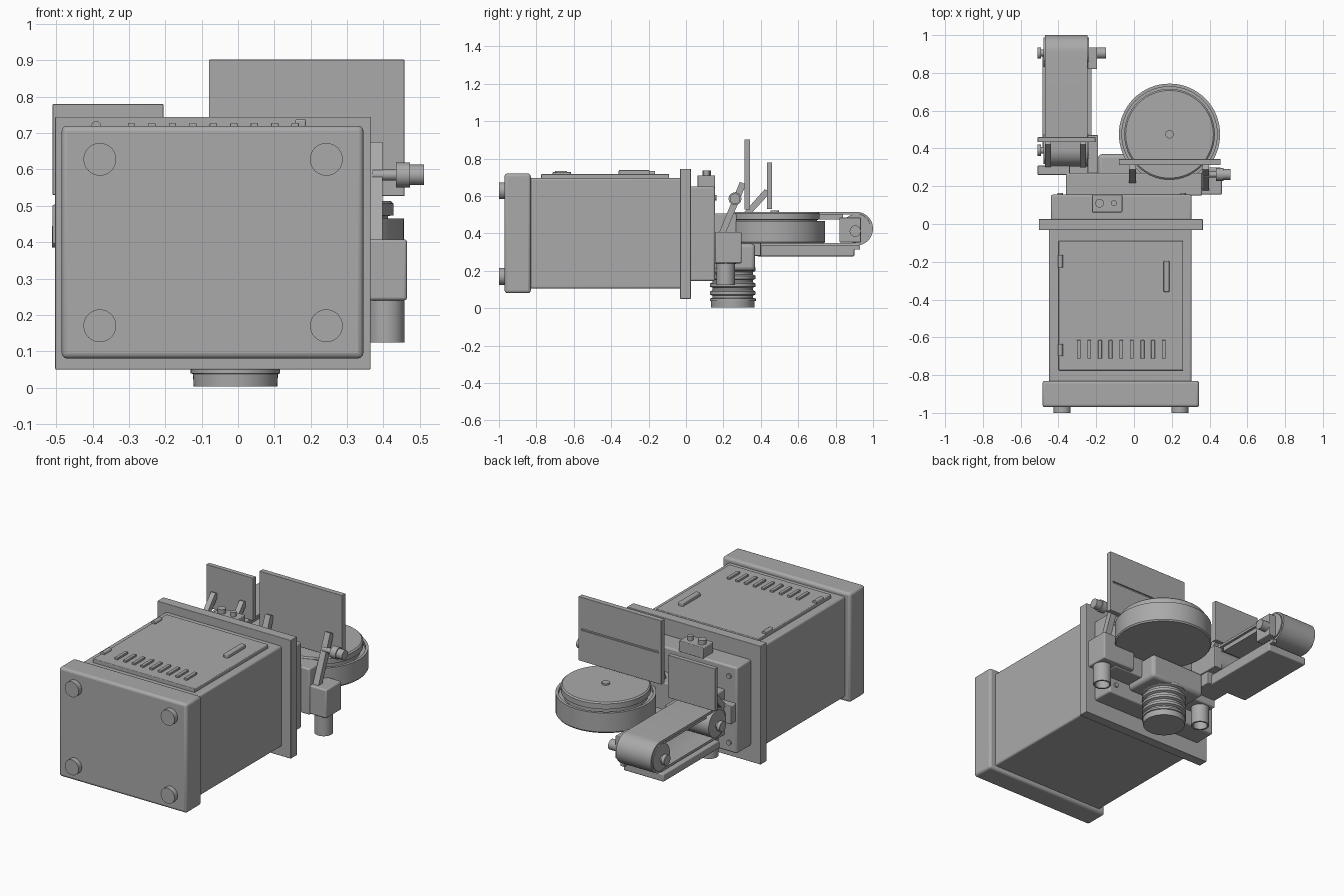
import bpy, bmesh, math
from mathutils import Vector

if "Cube" in bpy.data.objects:
    bpy.data.objects.remove(bpy.data.objects["Cube"])

grey = bpy.data.materials.new("machine_grey")
grey.diffuse_color = (0.4, 0.4, 0.4, 1)
grey.use_nodes = True
grey.node_tree.nodes["Principled BSDF"].inputs["Base Color"].default_value = grey.diffuse_color


def finish(name, bm, bevel=0.0, smooth=False):
    bmesh.ops.recalc_face_normals(bm, faces=bm.faces)
    me = bpy.data.meshes.new(name)
    bm.to_mesh(me)
    bm.free()
    me.materials.append(grey)
    ob = bpy.data.objects.new(name, me)
    bpy.context.collection.objects.link(ob)
    if bevel:
        m = ob.modifiers.new("bevel", 'BEVEL')
        m.width, m.segments = bevel, 3
    if smooth or bevel:
        bpy.ops.object.select_all(action='DESELECT')
        ob.select_set(True)
        bpy.context.view_layer.objects.active = ob
        bpy.ops.object.shade_smooth_by_angle(angle=math.radians(35))
    return ob


def box(name, x, y, z, bevel=0.0):
    bm = bmesh.new()
    bmesh.ops.create_cube(bm, size=1)
    for v in bm.verts:
        v.co = [(r[0] + r[1]) / 2 + c * (r[1] - r[0]) for c, r in zip(v.co, (x, y, z))]
    return finish(name, bm, bevel)


def lathe(name, start, axis, profile, seg=48):
    """Spin (radius, distance) points about an axis starting at a point."""
    bm = bmesh.new()
    q = Vector((0, 0, 1)).rotation_difference(Vector(axis))
    rings = []
    for r, h in profile:
        if r == 0:
            rings.append([bm.verts.new(Vector(start) + q @ Vector((0, 0, h)))])
        else:
            rings.append([bm.verts.new(Vector(start) + q @ Vector(
                (r * math.cos(2 * math.pi * i / seg), r * math.sin(2 * math.pi * i / seg), h)))
                for i in range(seg)])
    for a, b in zip(rings, rings[1:]):
        for i in range(seg):
            j = (i + 1) % seg
            vs = [a[i % len(a)], a[j % len(a)], b[j % len(b)], b[i % len(b)]]
            bm.faces.new(list(dict.fromkeys(vs)))
    return finish(name, bm, smooth=True)


def cyl(name, start, axis, r, length, seg=32):
    return lathe(name, start, axis, [(0, 0), (r, 0), (r, length), (0, length)], seg)


def prism(name, yz, x0, x1):
    """Extrude a y-z outline along x."""
    bm = bmesh.new()
    f = bm.faces.new([bm.verts.new((x0, y, z)) for y, z in yz])
    g = bmesh.ops.extrude_face_region(bm, geom=[f])
    for v in g["geom"]:
        if isinstance(v, bmesh.types.BMVert):
            v.co.x = x1
    return finish(name, bm, smooth=True)


def cut(ob, cutter):
    m = ob.modifiers.new("cut", 'BOOLEAN')
    m.operation, m.object = 'DIFFERENCE', cutter
    cutter.hide_render = True
    cutter.hide_set(True)


X, Y, Z, DOWN = (1, 0, 0), (0, 1, 0), (0, 0, 1), (0, 0, -1)

# Cabinet with base, feet and mounting plate
box("cabinet_base", (-0.485, 0.345), (-0.97, -0.83), (0.08, 0.72), 0.015)
for fx in (-0.38, 0.243):
    for fz in (0.17, 0.628):
        cyl("foot", (fx, -1.0, fz), Y, 0.045, 0.035)
box("cabinet", (-0.45, 0.305), (-0.84, -0.02), (0.105, 0.695), 0.01)
box("mounting_plate", (-0.503, 0.365), (-0.032, 0.026), (0.05, 0.745), 0.003)

# Door with hinges, handle and vents
box("door", (-0.40, 0.26), (-0.775, -0.09), (0.69, 0.717), 0.004)
for hy in (-0.70, -0.23):
    cyl("hinge", (-0.39, hy, 0.72), Y, 0.013, 0.065, 16)
box("door_handle", (0.157, 0.187), (-0.36, -0.195), (0.71, 0.738), 0.005)
for i in range(9):
    vx = -0.293 + i * 0.0563
    box("vent", (vx - 0.01, vx + 0.01), (-0.713, -0.615), (0.71, 0.728), 0.003)

# Machine block and switch box
box("machine_block", (-0.44, 0.305), (0.02, 0.155), (0.145, 0.65), 0.01)
box("switch_box", (-0.222, -0.062), (0.062, 0.155), (0.645, 0.71), 0.004)
for bx in (-0.182, -0.106):
    cyl("switch_button", (bx, 0.11, 0.705), Z, 0.023 if bx < -0.15 else 0.016, 0.03, 24)
for bx in (-0.39, 0.26):
    for bz in (0.20, 0.59):
        cyl("block_bolt", (bx, 0.15, bz), Y, 0.014, 0.014, 16)

# Drive body, motor housing and ribbed hose
box("drive_body", (-0.36, 0.36), (0.15, 0.27), (0.235, 0.505), 0.008)
box("motor_housing", (-0.19, 0.17), (0.15, 0.37), (0.20, 0.345), 0.02)
hose = [(0, 0), (0.115, 0), (0.117, 0.034), (0.123, 0.036), (0.123, 0.048)]
for i in range(4):
    h = 0.052 + i * 0.042
    hose += [(0.108, h), (0.108, h + 0.012), (0.122, h + 0.018), (0.122, h + 0.034)]
lathe("dust_hose", (-0.007, 0.25, 0.003), Z, hose + [(0.108, 0.225), (0, 0.225)])

# Side bracket and dust outlets
box("disc_bracket", (0.245, 0.465), (0.155, 0.298), (0.24, 0.408), 0.008)
for px in (0.408, -0.30):
    lathe("dust_outlet", (px, 0.212, 0.26), DOWN,
          [(0, 0), (0.05, 0), (0.05, 0.136), (0.04, 0.136), (0.04, 0.05), (0, 0.05)], 32)

# Disc with guard ring and hub
lathe("disc_guard", (0.188, 0.475, 0.345), Z,
      [(0, 0), (0.262, 0), (0.268, 0.008), (0.268, 0.12), (0.252, 0.12), (0.252, 0.10), (0, 0.10)], 64)
lathe("sanding_disc", (0.188, 0.475, 0.43), Z,
      [(0, 0), (0.225, 0), (0.225, 0.042), (0.24, 0.044), (0.24, 0.076), (0.232, 0.083), (0, 0.083)], 64)
cyl("disc_hub", (0.188, 0.475, 0.50), Z, 0.022, 0.022, 24)

# Disc table with slot, struts and locking knob
table = box("disc_table", (-0.08, 0.458), (0.312, 0.343), (0.527, 0.902), 0.002)
cut(table, box("slot_cutter", (-0.06, 0.44), (0.336, 0.36), (0.708, 0.718)))
for sx in (-0.008, 0.38):
    prism("disc_table_strut", [(0.175, 0.40), (0.205, 0.385), (0.312, 0.64), (0.312, 0.665), (0.288, 0.675)],
          sx - 0.018, sx + 0.018)
cyl("knob_shaft", (0.37, 0.262, 0.585), X, 0.015, 0.08, 16)
lathe("table_knob", (0.435, 0.262, 0.585), X,
      [(0, 0), (0.034, 0), (0.034, 0.038), (0.028, 0.038), (0.028, 0.076), (0, 0.076)], 32)

# Sanding belt loop around two rollers
Y0, Y1, ZB, R = 0.395, 0.91, 0.425, 0.09


def loop(r):
    pts = [(Y1 + r * math.sin(math.pi * i / 24), ZB + r * math.cos(math.pi * i / 24)) for i in range(25)]
    return pts + [(Y0 - r * math.sin(math.pi * i / 24), ZB - r * math.cos(math.pi * i / 24)) for i in range(25)]


belt = prism("sanding_belt", loop(R), -0.472, -0.245)
cut(belt, prism("belt_cutter", loop(R - 0.014), -0.6, -0.1))
for ry in (Y0, Y1):
    cyl("belt_roller", (-0.478, ry, ZB), X, R - 0.012, 0.24, 40)
    lathe("roller_axle", (-0.512, ry - 0.005, 0.415), X,
          [(0, 0), (0.03, 0), (0.03, 0.02), (0.018, 0.02), (0.018, 0.30), (0, 0.30)], 24)
box("belt_platen", (-0.455, -0.26), (0.46, 0.84), (0.475, 0.505))

# Belt frame: brackets, tension knob and lower tray
box("roller_bracket_rear", (-0.245, -0.195), (0.82, 0.935), (0.352, 0.485), 0.004)
cyl("tension_knob", (-0.20, 0.905, 0.412), X, 0.03, 0.052, 24)
box("roller_bracket_front", (-0.245, -0.19), (0.25, 0.47), (0.352, 0.485), 0.004)
box("belt_arm", (-0.51, -0.34), (0.26, 0.31), (0.395, 0.503), 0.004)
box("belt_tray", (-0.485, -0.225), (0.38, 0.90), (0.277, 0.322), 0.006)
box("tray_rail", (-0.25, -0.225), (0.38, 0.93), (0.315, 0.336))
box("tray_link", (-0.36, -0.20), (0.26, 0.40), (0.28, 0.36), 0.004)

# Belt table and struts
box("belt_table", (-0.51, -0.205), (0.433, 0.46), (0.53, 0.78), 0.002)
for sx in (-0.455, -0.27):
    prism("belt_table_strut", [(0.30, 0.50), (0.325, 0.48), (0.435, 0.60), (0.435, 0.63), (0.42, 0.635)],
          sx - 0.015, sx + 0.015)
